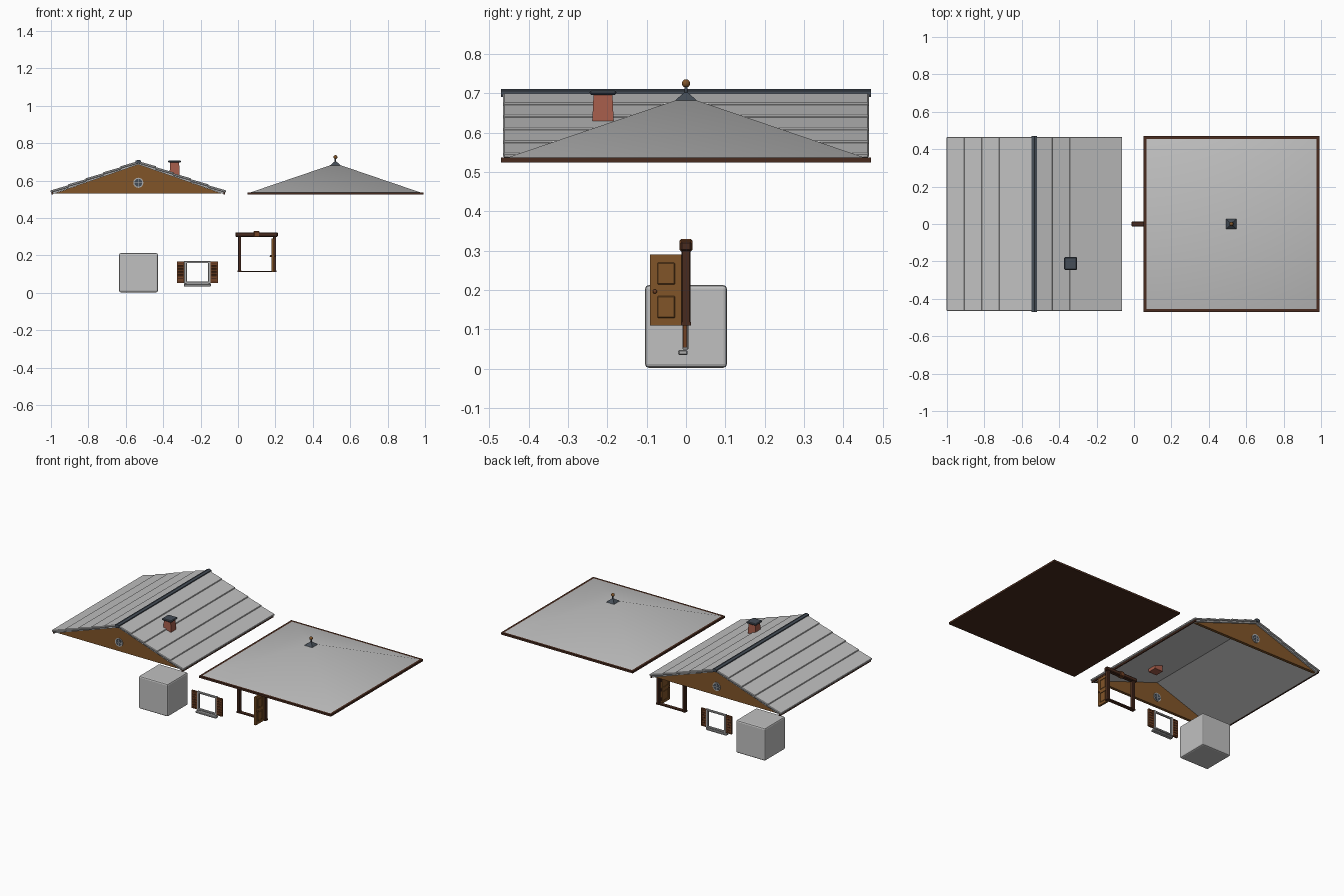
import bpy, bmesh, math
from mathutils import Matrix

if "Cube" in bpy.data.objects:
    bpy.data.objects.remove(bpy.data.objects["Cube"])


def material(name, *rgb):
    m = bpy.data.materials.new(name)
    m.use_nodes = True
    m.diffuse_color = (*rgb, 1)
    m.node_tree.nodes["Principled BSDF"].inputs["Base Color"].default_value = (*rgb, 1)
    return m


GREY = material("pale grey", 0.53, 0.53, 0.53)
SLATE = material("slate", 0.06, 0.075, 0.095)
BRICK = material("brick red", 0.38, 0.11, 0.07)
WOOD = material("warm wood", 0.22, 0.09, 0.022)
DARK = material("dark wood", 0.065, 0.024, 0.013)
SHUTTER = material("shutter wood", 0.17, 0.055, 0.018)
TRIM = material("trim grey", 0.42, 0.42, 0.42)


def finish(name, bm, mat, bevel=0, segments=1, smooth=False):
    bmesh.ops.recalc_face_normals(bm, faces=bm.faces)
    mesh = bpy.data.meshes.new(name)
    bm.to_mesh(mesh)
    bm.free()
    mesh.materials.append(mat)
    ob = bpy.data.objects.new(name, mesh)
    bpy.context.collection.objects.link(ob)
    if smooth:
        mesh.polygons.foreach_set("use_smooth", [True] * len(mesh.polygons))
    if bevel:
        mod = ob.modifiers.new("Bevel", "BEVEL")
        mod.width, mod.segments = bevel, segments
    return ob


def block(name, mat, x, y, z, bevel=0, tilt=0, segments=1):
    """Box spanning the given (low, high) ranges, tilted about its own y axis."""
    bm = bmesh.new()
    size = [r[1] - r[0] for r in (x, y, z)]
    mid = [(r[0] + r[1]) / 2 for r in (x, y, z)]
    m = Matrix.Translation(mid) @ Matrix.Rotation(tilt, 4, "Y") @ Matrix.Diagonal((*size, 1))
    bmesh.ops.create_cube(bm, size=1, matrix=m)
    return finish(name, bm, mat, bevel, segments)


def prism(name, mat, points, y0, y1, bevel=0):
    """Extrude an x-z outline along y."""
    bm = bmesh.new()
    face = bm.faces.new([bm.verts.new((x, y0, z)) for x, z in points])
    out = bmesh.ops.extrude_face_region(bm, geom=[face])
    bmesh.ops.translate(bm, vec=(0, y1 - y0, 0),
                        verts=[v for v in out["geom"] if isinstance(v, bmesh.types.BMVert)])
    return finish(name, bm, mat, bevel)


def cone(name, mat, at, r1, r2, depth, sides, axis="Z", turn=0, caps=True, smooth=False):
    """Cone or cylinder centred on a point."""
    bm = bmesh.new()
    m = Matrix.Translation(at) @ Matrix.Rotation(turn, 4, "Z")
    if axis != "Z":
        m = m @ Matrix.Rotation(math.pi / 2, 4, "X" if axis == "Y" else "Y")
    bmesh.ops.create_cone(bm, cap_ends=caps, segments=sides, radius1=r1, radius2=r2,
                          depth=depth, matrix=m)
    return finish(name, bm, mat, smooth=smooth)


def ball(name, mat, at, r):
    bm = bmesh.new()
    bmesh.ops.create_uvsphere(bm, u_segments=16, v_segments=10, radius=r,
                              matrix=Matrix.Translation(at))
    return finish(name, bm, mat, smooth=True)


# Gable roof: deck, overlapping planks, ridge cap and eave boards
CX, SLOPE, STEP = -0.533, 0.345, 0.0934


def chevron(half, top, thick):
    drop = half * SLOPE
    return [(CX - half, top - drop), (CX, top), (CX + half, top - drop),
            (CX + half, top - drop - thick), (CX, top - thick), (CX - half, top - drop - thick)]


prism("roof_deck", GREY, chevron(0.457, 0.697, 0.012), -0.458, 0.458)
for s in (-1, 1):
    for k in range(5):
        d = (k + 0.5) * STEP
        x, z = CX + s * d, 0.7 - SLOPE * d
        block("roof_plank", GREY, (x - 0.0505, x + 0.0505), (-0.465, 0.465),
              (z - 0.006, z + 0.006), 0.003, s * (math.atan(SLOPE) - 0.05))
    x = CX + s * 0.459
    block("eave_board", DARK, (x - 0.004, x + 0.004), (-0.462, 0.462), (0.526, 0.538))
prism("ridge_cap", SLATE, chevron(0.014, 0.711, 0.012), -0.47, 0.47)
for s in (-1, 1):
    block("ridge_end", SLATE, (CX - 0.01, CX + 0.01), sorted((s * 0.464, s * 0.47)), (0.69, 0.706))

# Gable walls with round windows
for s in (-1, 1):
    y0, y1 = sorted((s * 0.43, s * 0.448))
    prism("gable_wall", WOOD, [(CX - 0.447, 0.53), (CX + 0.447, 0.53), (CX, 0.686)], y0, y1)
    mid = (CX, s * 0.439, 0.588)
    cone("round_window_frame", TRIM, mid, 0.027, 0.027, 0.026, 24, "Y")
    cone("round_window_glass", SLATE, mid, 0.021, 0.021, 0.029, 24, "Y")
    y0, y1 = sorted((s * 0.424, s * 0.4545))
    block("round_window_bar", TRIM, (CX - 0.0015, CX + 0.0015), (y0, y1), (0.567, 0.609))
    block("round_window_bar", TRIM, (CX - 0.021, CX + 0.021), (y0, y1), (0.5865, 0.5895))

# Chimney
PX, PY = -0.339, -0.211
cone("chimney_stack", BRICK, (PX, PY, 0.643), 0.041, 0.034, 0.11, 4, turn=math.pi / 4)
block("chimney_cap", SLATE, (PX - 0.034, PX + 0.034), (PY - 0.034, PY + 0.034),
      (0.695, 0.707), 0.004)

# Pyramid roof with rim and finial
HX = 0.521
block("pyramid_rim", DARK, (HX - 0.47, HX + 0.47), (-0.47, 0.47), (0.524, 0.536))
cone("pyramid_roof", GREY, (HX, 0, 0.613), 0.458 * math.sqrt(2), 0, 0.156, 4,
     turn=math.pi / 4, caps=False, smooth=True)
cone("finial_base", SLATE, (HX, 0, 0.691), 0.042, 0.006, 0.022, 4, turn=math.pi / 4)
cone("finial_rod", SLATE, (HX, 0, 0.709), 0.004, 0.004, 0.03, 12, smooth=True)
ball("finial_ball", WOOD, (HX, 0, 0.725), 0.0105)

# Stone wall block
block("wall_block", GREY, (-0.636, -0.428), (-0.104, 0.104), (0.002, 0.212), 0.009, segments=2)

# Window: frame, sill and louvred shutters
WX = -0.217
for s in (-1, 1):
    x0, x1 = sorted((WX + s * 0.057, WX + s * 0.071))
    block("window_jamb", TRIM, (x0, x1), (-0.009, 0.006), (0.048, 0.17), 0.002)
    x0, x1 = sorted((WX + s * 0.0705, WX + s * 0.109))
    for a in (x0, x1 - 0.006):
        block("shutter_stile", SHUTTER, (a, a + 0.006), (-0.008, 0.003), (0.053, 0.166))
    for z in (0.053, 0.16):
        block("shutter_rail", SHUTTER, (x0, x1), (-0.008, 0.003), (z, z + 0.006))
    block("shutter_back", DARK, (x0, x1), (-0.003, 0.001), (0.054, 0.165))
    for i in range(6):
        z = 0.0615 + i * 0.0165
        block("shutter_slat", SHUTTER, (x0, x1), (-0.007, 0.002), (z, z + 0.013), 0.002)
for z in (0.05, 0.158):
    block("window_rail", TRIM, (WX - 0.06, WX + 0.06), (-0.008, 0.005), (z, z + 0.011), 0.002)
block("window_sill", TRIM, (WX - 0.073, WX + 0.073), (-0.02, 0.004), (0.034, 0.047), 0.003)

# Door frame
for x in (0, 0.187):
    block("door_post", DARK, (x, x + 0.017), (-0.011, 0.011), (0.112, 0.302), 0.002)
    block("post_foot", DARK, (x - 0.002, x + 0.019), (-0.013, 0.013), (0.11, 0.118))
block("door_lintel", DARK, (-0.014, 0.213), (-0.014, 0.014), (0.299, 0.323), 0.004)
block("lintel_keystone", SHUTTER, (0.083, 0.115), (-0.016, 0.016), (0.297, 0.329), 0.004)
block("door_threshold", DARK, (0, 0.204), (-0.011, 0.011), (0.11, 0.117))

# Open door leaf: recessed core with stiles, rails and raised panels
block("door_core", WOOD, (0.1825, 0.1885), (-0.088, -0.012), (0.111, 0.289))
for y in (-0.091, -0.025):
    block("door_stile", WOOD, (0.179, 0.192), (y, y + 0.015), (0.11, 0.29))
for z0, z1 in ((0.11, 0.126), (0.187, 0.211), (0.272, 0.29)):
    block("door_rail", WOOD, (0.179, 0.192), (-0.076, -0.025), (z0, z1))
for z0, z1 in ((0.129, 0.184), (0.214, 0.269)):
    block("door_panel", WOOD, (0.1805, 0.1905), (-0.073, -0.028), (z0, z1), 0.002)
for x in (0.175, 0.196):
    ball("door_knob", SHUTTER, (x, -0.079, 0.196), 0.0055)
for z in (0.14, 0.2, 0.26):
    cone("door_hinge", DARK, (0.184, -0.012, z), 0.005, 0.005, 0.02, 10)
